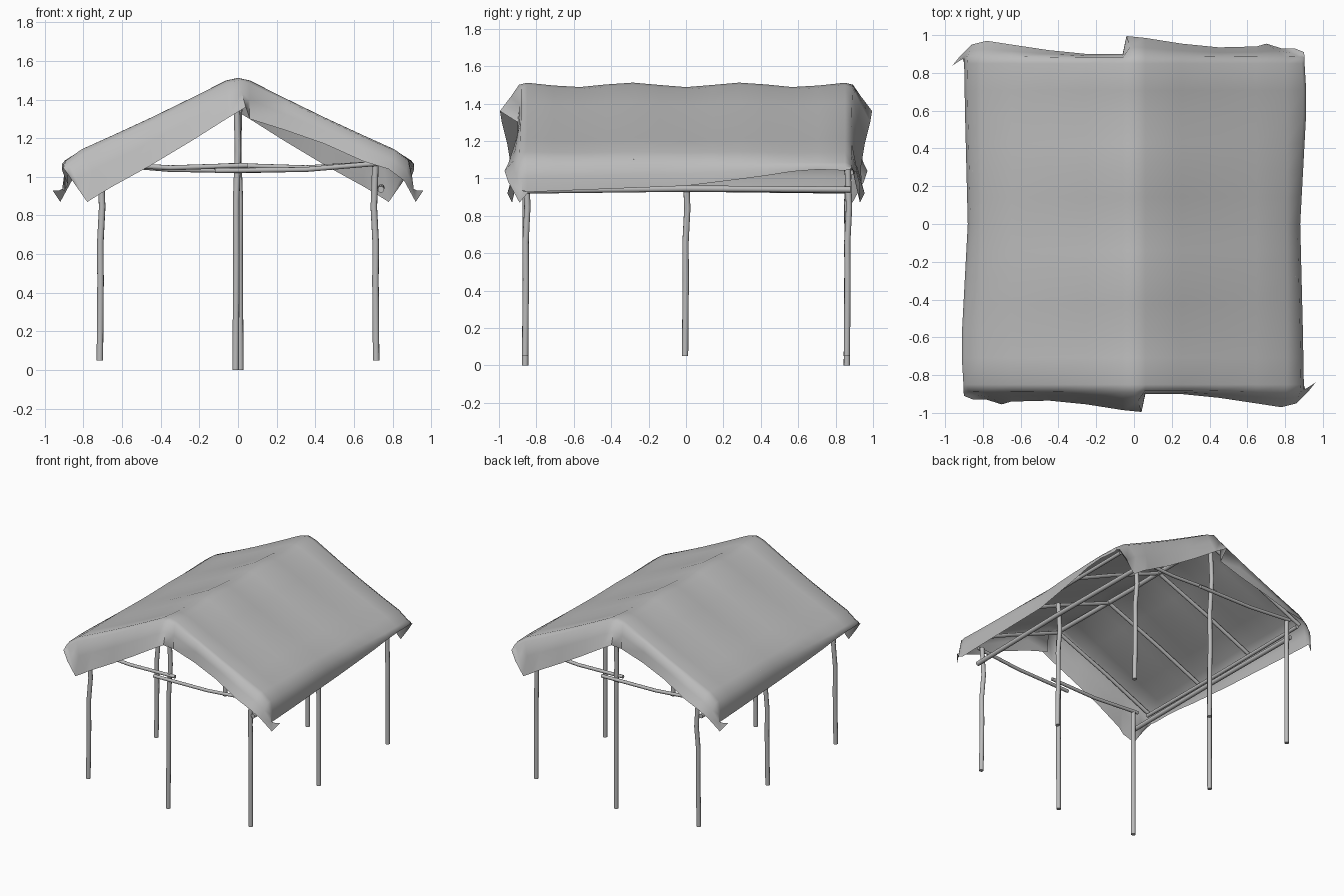
import bpy
import bmesh
import math
from mathutils import Vector

cube = bpy.data.objects.get("Cube")
if cube:
    bpy.data.objects.remove(cube)


def make_material(name, rgb):
    mat = bpy.data.materials.new(name)
    mat.diffuse_color = (*rgb, 1)
    mat.use_nodes = True
    bsdf = next(n for n in mat.node_tree.nodes if n.type == 'BSDF_PRINCIPLED')
    bsdf.inputs["Base Color"].default_value = (*rgb, 1)
    return mat


grey = make_material("plain grey", (0.5, 0.5, 0.5))


def finish(name, bm, angle):
    mesh = bpy.data.meshes.new(name)
    bm.to_mesh(mesh)
    bm.free()
    mesh.materials.append(grey)
    obj = bpy.data.objects.new(name, mesh)
    bpy.context.collection.objects.link(obj)
    bpy.ops.object.select_all(action='DESELECT')
    obj.select_set(True)
    bpy.context.view_layer.objects.active = obj
    bpy.ops.object.shade_smooth_by_angle(angle=math.radians(angle))
    return obj


def stick(name, points, radius=0.017, sides=10):
    """Round stick following a slightly crooked path."""
    pts = [Vector(p) for p in points]
    axis = (pts[-1] - pts[0]).normalized()
    side = axis.orthogonal().normalized()
    other = axis.cross(side)
    bm = bmesh.new()
    rings = []
    for p in pts:
        ring = []
        for i in range(sides):
            a = math.tau * i / sides
            ring.append(bm.verts.new(p + radius * (side * math.cos(a) + other * math.sin(a))))
        rings.append(ring)
    for low, high in zip(rings, rings[1:]):
        for i in range(sides):
            j = (i + 1) % sides
            bm.faces.new((low[i], low[j], high[j], high[i]))
    bm.faces.new(rings[0][::-1])
    bm.faces.new(rings[-1])
    return finish(name, bm, 40)


def turned(points, s):
    """Half turn about the vertical axis when s is -1."""
    return [(s * x, s * y, z) for x, y, z in points]


def interpolate(table, t):
    for (a, va), (b, vb) in zip(table, table[1:]):
        if t <= b:
            return va + (vb - va) * (t - a) / (b - a)
    return table[-1][1]


# Cloth roof: one slope with its hanging edges, then its half-turned twin
profile = [(0, 1.50), (0.06, 1.488), (0.25, 1.395), (0.45, 1.3),
           (0.65, 1.21), (0.81, 1.14), (0.88, 1.085)]
front_hem = [(0.04, -0.995, 1.36), (0.06, -0.9, 1.3), (0.25, -0.9, 1.24),
             (0.45, -0.92, 1.17), (0.65, -0.95, 1.08), (0.78, -0.97, 1.04),
             (0.86, -0.95, 0.98), (0.92, -0.89, 0.87), (0.96, -0.84, 0.93)]
back_hem = [(-0.04, 0.995, 1.36), (0.06, 0.985, 1.3), (0.25, 0.955, 1.18),
            (0.45, 0.935, 1.06), (0.65, 0.94, 0.95), (0.7, 0.955, 0.92),
            (0.78, 0.93, 0.87), (0.85, 0.93, 0.97), (0.9, 0.91, 1.04)]
hem_height = [(-0.9, 0.925), (0, 0.96), (0.4, 1.01), (0.65, 1.05), (0.9, 1.04)]
hem_x = [(-0.9, 0.9), (-0.6, 0.895), (0, 0.88), (0.65, 0.915), (0.9, 0.9)]


def roof_row(y):
    row = []
    for x, z in profile:
        wave = -0.012 * math.cos(math.tau * y / 0.59) * (1 - x)
        row.append(Vector((x, y, z + wave)))
    edge, low = interpolate(hem_x, y), interpolate(hem_height, y)
    row[-1].x = edge - 0.015
    row.append(Vector((edge, y, (low + 1.085) / 2)))
    row.append(Vector((edge, y, low)))
    return row


def gable_rows(y, hem):
    """Rounded shoulder, hanging middle and hem, from the roof outwards."""
    edge, hem = roof_row(y), [Vector(p) for p in hem]
    out = math.copysign(1, y)
    shoulder = [e.lerp(h, 0.12) + Vector((0, out * 0.025, 0.008)) for e, h in zip(edge, hem)]
    middle = [e.lerp(h, 0.5) + Vector((0, out * 0.015, 0)) for e, h in zip(edge, hem)]
    return [shoulder, middle, hem]


rows = gable_rows(-0.85, front_hem)[::-1]
rows += [roof_row(i * 0.85 / 6) for i in range(-6, 7)]
rows += gable_rows(0.85, back_hem)

bm = bmesh.new()
for s in (1, -1):
    grid = [[bm.verts.new(p) for p in turned(row, s)] for row in rows]
    for r0, r1 in zip(grid, grid[1:]):
        for i in range(len(r0) - 1):
            bm.faces.new((r0[i], r0[i + 1], r1[i + 1], r1[i]))
bmesh.ops.remove_doubles(bm, verts=bm.verts, dist=0.002)
finish("cloth_roof", bm, 70)


# Crooked upright posts
def post(name, x, y, bottom, top, lean=0.012):
    heights = [(0, 0), (0.4, 0.3), (0.6, 0.2), (0.78, 1), (1, 0.3)]
    path = [(x - lean * k * math.copysign(1, x), y + lean * k, bottom + (top - bottom) * t)
            for t, k in heights]
    stick(name, path)


for s, end in ((1, "left"), (-1, "right")):
    post("front_post_" + end, s * 0.715, -0.86, 0.05, 1.07)
    post("back_post_" + end, s * 0.715, 0.86, 0.05, 1.07)
    post("side_post_" + end, s * 0.715, -0.005, 0.05, 1.06)
for s, end in ((1, "front"), (-1, "back")):
    post("ridge_post_" + end, -s * 0.012, -s * 0.86, 0, 1.46)

# Ridge pole under the cloth
stick("ridge_pole", [(0, -0.86, 1.465), (0, 0, 1.455), (0, 0.86, 1.465)])

for s, end in ((1, "left"), (-1, "right")):
    # Eave rails along each side
    stick("lower_rail_" + end, turned([(0.74, -0.87, 0.935), (0.742, 0, 0.945),
                                       (0.74, 0.88, 0.94)], s))
    stick("upper_rail_" + end, turned([(0.83, -0.84, 1.07), (0.83, 0, 1.065),
                                       (0.83, 0.84, 1.07)], s), 0.014)
    # Rafters from ridge to eave
    for i in range(4):
        y = -0.84 + i * 0.56
        stick(f"rafter_{end}_{i + 1}", turned([(0.01, y, 1.45), (0.45, y, 1.27),
                                               (0.85, y, 1.09)], s), 0.014)

# Overlapping tie poles across each gable
for s, end in ((1, "front"), (-1, "back")):
    stick("long_tie_" + end, turned([(-0.12, -0.885, 1.032), (0.35, -0.88, 1.038),
                                     (0.73, -0.875, 1.07)], s), 0.013)
    stick("short_tie_" + end, turned([(-0.75, -0.85, 1.07), (-0.35, -0.855, 1.047),
                                      (0.05, -0.86, 1.06)], s), 0.013)
